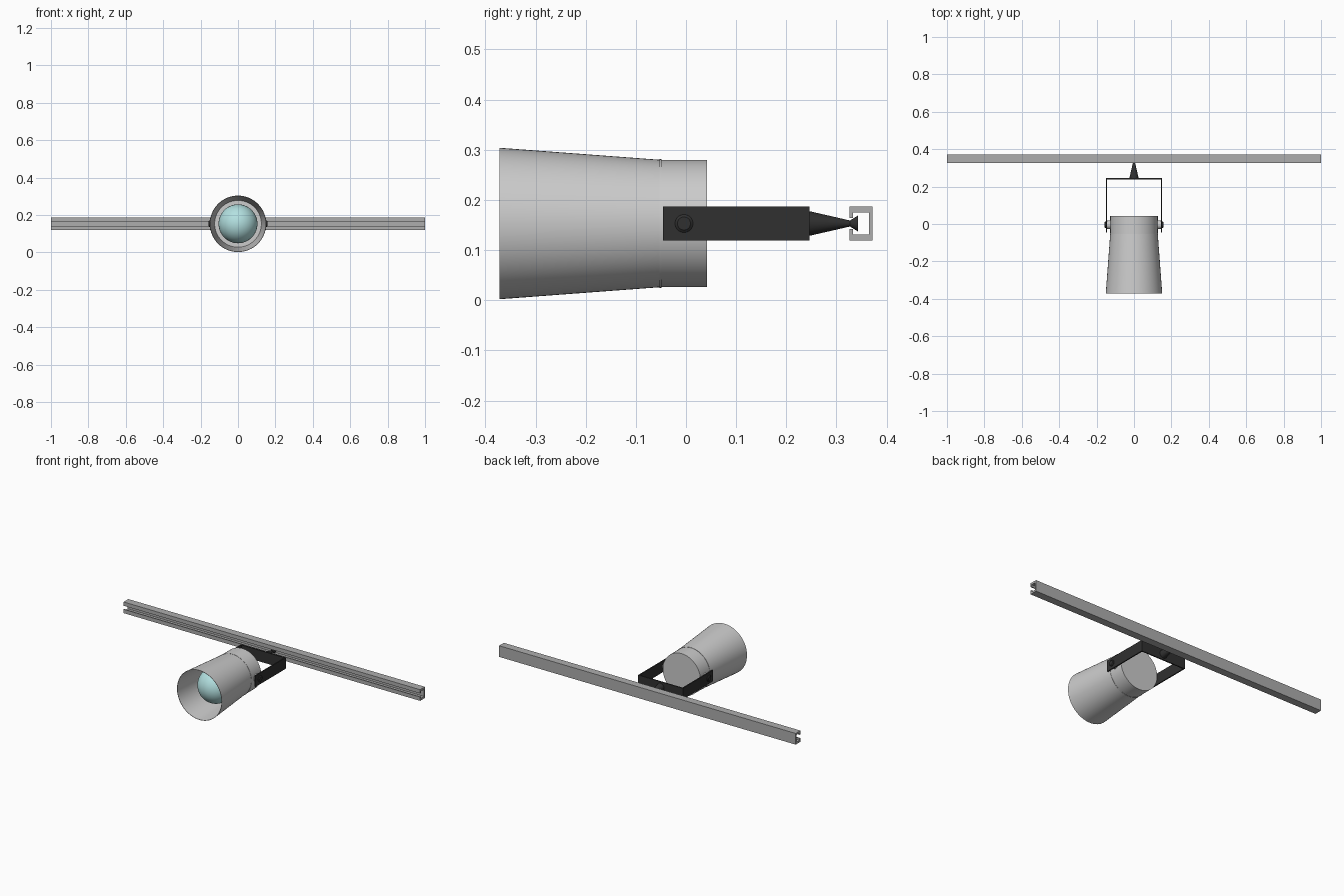
import bpy, bmesh, math
from mathutils import Vector

if "Cube" in bpy.data.objects:
    bpy.data.objects.remove(bpy.data.objects["Cube"])

CZ = 0.153  # height of the lamp axis


def material(name, rgb):
    m = bpy.data.materials.new(name)
    m.diffuse_color = (*rgb, 1)
    m.use_nodes = True
    m.node_tree.nodes["Principled BSDF"].inputs["Base Color"].default_value = m.diffuse_color
    return m


BLACK = material("black_metal", (0.03, 0.03, 0.03))
RAIL = material("rail_grey", (0.42, 0.42, 0.42))
GLASS = material("bulb_glass", (0.45, 0.75, 0.75))


def finish(name, bm, mat=None, smooth=False):
    bmesh.ops.remove_doubles(bm, verts=bm.verts, dist=1e-5)
    bmesh.ops.recalc_face_normals(bm, faces=bm.faces)
    me = bpy.data.meshes.new(name)
    bm.to_mesh(me)
    bm.free()
    ob = bpy.data.objects.new(name, me)
    bpy.context.collection.objects.link(ob)
    if mat:
        me.materials.append(mat)
    if smooth:
        bpy.ops.object.select_all(action='DESELECT')
        ob.select_set(True)
        bpy.context.view_layer.objects.active = ob
        bpy.ops.object.shade_smooth_by_angle(angle=math.radians(35))
    return ob


def lathe(name, profile, axis=(0, 1, 0), origin=(0, 0, CZ), mat=None, sides=64):
    """Revolve (radius, distance along axis) points around an axis."""
    a, o = Vector(axis), Vector(origin)
    bm = bmesh.new()
    vs = [bm.verts.new(o + a * d + Vector((0, 0, r))) for r, d in profile]
    es = [bm.edges.new(p) for p in zip(vs, vs[1:])]
    bmesh.ops.spin(bm, geom=vs + es, cent=o, axis=a, angle=math.tau,
                   steps=sides, use_merge=True)
    return finish(name, bm, mat, True)


def extrude(name, outline, direction, mat=None):
    """Extrude a closed outline into a solid."""
    bm = bmesh.new()
    f = bm.faces.new([bm.verts.new(p) for p in outline])
    g = bmesh.ops.extrude_face_region(bm, geom=[f], use_keep_orig=True)
    new = [v for v in g["geom"] if isinstance(v, bmesh.types.BMVert)]
    bmesh.ops.translate(bm, verts=new, vec=direction)
    return finish(name, bm, mat)


# Flared shade, thin walled and open at the front
lathe("lamp_shade", [(0, -0.051), (0.127, -0.051), (0.151, -0.372),
                     (0.149, -0.372), (0.125, -0.054), (0, -0.054)])

# Closed rear housing and the raised seam ring
lathe("lamp_housing", [(0, -0.049), (0.127, -0.049), (0.127, 0.042), (0, 0.042)])
lathe("seam_ring", [(0.124, -0.053), (0.1285, -0.053), (0.1285, -0.049), (0.124, -0.049)])

# Round bulb tapering into a neck
ball = [(0.104 * math.sin(t), -0.21 - 0.104 * math.cos(t))
        for t in (math.radians(k * 6) for k in range(26))]
lathe("bulb", ball + [(0.042, -0.10), (0.04, -0.052)], mat=GLASS)

# U shaped yoke
o, t, y0, y1 = 0.151, 0.007, -0.046, 0.246
yoke = [(-o, y0), (-o, y1), (o, y1), (o, y0),
        (o - t, y0), (o - t, y1 - t), (t - o, y1 - t), (t - o, y0)]
extrude("yoke", [(x, y, 0.119) for x, y in yoke], (0, 0, 0.068), BLACK)

# Pivot bolts and spacers on both sides
for s, side in ((-1, "left"), (1, "right")):
    lathe("pivot_spacer_" + side, [(0, 0.12), (0.024, 0.12), (0.024, 0.145), (0, 0.145)],
          (s, 0, 0), (0, -0.004, CZ), None, 32)
    lathe("pivot_bolt_" + side,
          [(0, 0.14), (0.018, 0.14), (0.018, 0.154), (0.013, 0.158), (0, 0.158)],
          (s, 0, 0), (0, -0.004, CZ), BLACK, 32)

# Tapered stem with a flared plug caught in the rail
lathe("stem", [(0, 0.24), (0.025, 0.244), (0.006, 0.327), (0.016, 0.343), (0, 0.343)],
      mat=BLACK, sides=32)

# Slotted ceiling rail
half = [(0.326, 0.011), (0.326, 0.034), (0.372, 0.034)]
inner = [(0.365, 0.022), (0.333, 0.022), (0.333, 0.011)]
upper, lower = half, [(y, -z) for y, z in reversed(half)]
section = upper + lower + [(y, -z) for y, z in reversed(inner)] + inner
extrude("rail", [(-1, y, CZ + z) for y, z in section], (2, 0, 0), RAIL)
